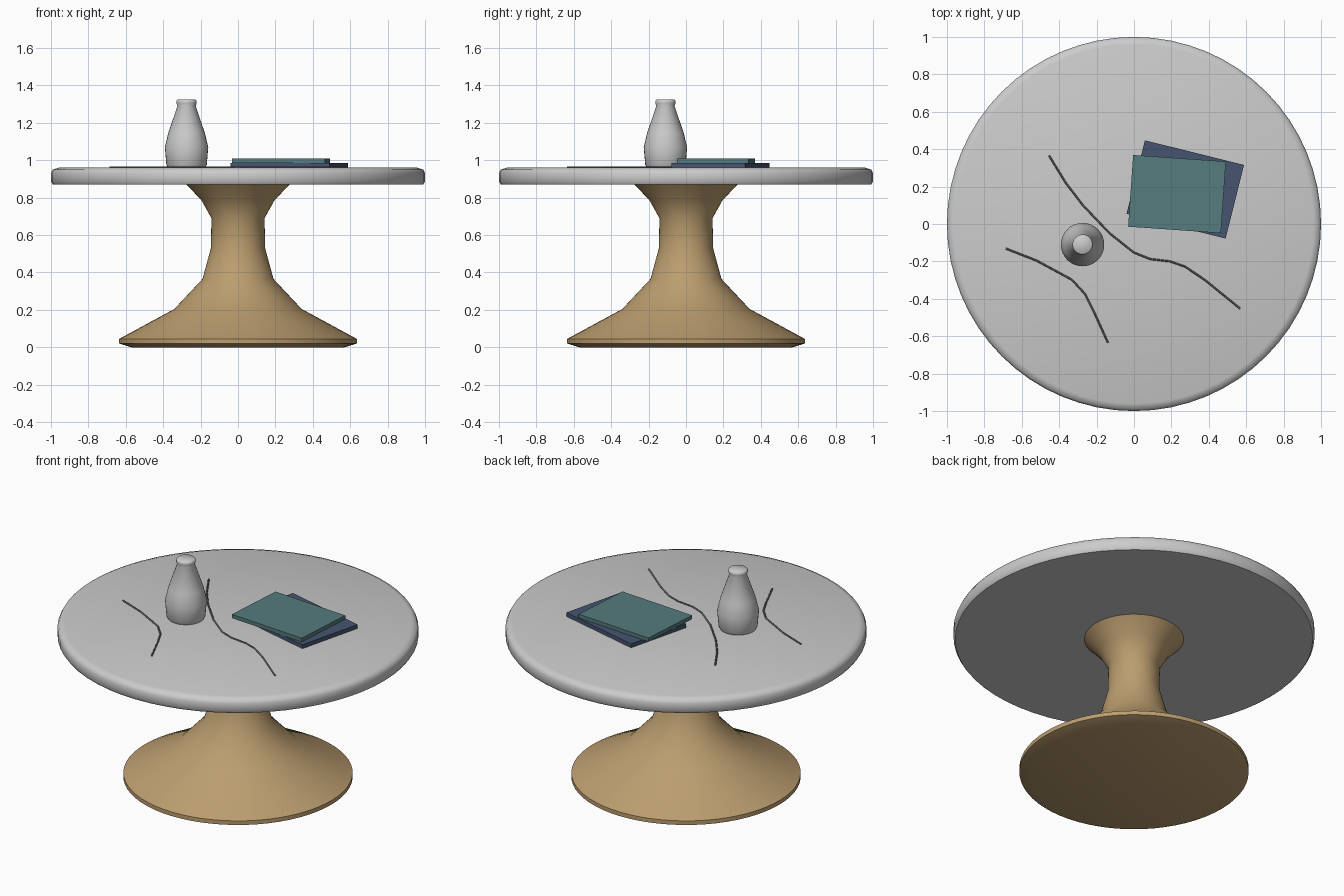
import bpy, bmesh, math
from mathutils import Matrix

if "Cube" in bpy.data.objects:
    bpy.data.objects.remove(bpy.data.objects["Cube"])


def material(name, rgb):
    m = bpy.data.materials.new(name)
    m.diffuse_color = (*rgb, 1)
    m.use_nodes = True
    m.node_tree.nodes["Principled BSDF"].inputs["Base Color"].default_value = m.diffuse_color
    return m


def finish(name, bm, mat=None, smooth=None):
    bmesh.ops.recalc_face_normals(bm, faces=bm.faces)
    me = bpy.data.meshes.new(name)
    bm.to_mesh(me)
    bm.free()
    ob = bpy.data.objects.new(name, me)
    bpy.context.collection.objects.link(ob)
    if mat:
        me.materials.append(mat)
    if smooth:
        bpy.ops.object.select_all(action='DESELECT')
        ob.select_set(True)
        bpy.context.view_layer.objects.active = ob
        bpy.ops.object.shade_smooth_by_angle(angle=math.radians(smooth))
    return ob


def lathe(name, profile, centre=(0, 0), segs=64, mat=None, smooth=50):
    """Spin (radius, z) points around a vertical axis and cap both ends."""
    bm = bmesh.new()
    rings = []
    for r, z in profile:
        rings.append([bm.verts.new((centre[0] + r * math.cos(2 * math.pi * i / segs),
                                    centre[1] + r * math.sin(2 * math.pi * i / segs), z))
                      for i in range(segs)])
    for a, b in zip(rings, rings[1:]):
        for i in range(segs):
            j = (i + 1) % segs
            bm.faces.new((a[i], a[j], b[j], b[i]))
    bm.faces.new(rings[0])
    bm.faces.new(rings[-1])
    return finish(name, bm, mat, smooth)


def book(name, centre, size, degrees, mat):
    bm = bmesh.new()
    bmesh.ops.create_cube(bm, size=1, matrix=Matrix.Translation(centre)
                          @ Matrix.Rotation(math.radians(degrees), 4, 'Z')
                          @ Matrix.Diagonal((*size, 1)))
    return finish(name, bm, mat)


def vein(name, points, mat):
    cu = bpy.data.curves.new(name, 'CURVE')
    cu.dimensions = '3D'
    cu.bevel_depth = 0.005
    cu.bevel_resolution = 1
    cu.use_fill_caps = True
    sp = cu.splines.new('POLY')
    sp.points.add(len(points) - 1)
    for p, (x, y) in zip(sp.points, points):
        p.co = (x, y, 0.963, 1)
    cu.materials.append(mat)
    ob = bpy.data.objects.new(name, cu)
    bpy.context.collection.objects.link(ob)


wood = material("wood", (0.50, 0.34, 0.16))
teal = material("teal_cover", (0.09, 0.20, 0.21))
navy = material("navy_cover", (0.06, 0.09, 0.16))
dark = material("vein_grey", (0.12, 0.12, 0.12))

# Flared wooden pedestal
lathe("pedestal", [(0.57, 0), (0.635, 0.02), (0.635, 0.045), (0.34, 0.205), (0.19, 0.365),
                   (0.145, 0.53), (0.142, 0.69), (0.195, 0.785), (0.28, 0.875)], mat=wood)

# Round stone top with a softened rim
lathe("table_top", [(0.99, 0.87), (1, 0.885), (1, 0.93), (0.99, 0.95),
                    (0.96, 0.96), (0.02, 0.962)])

# Stone veins lying on the top
vein("long_vein", [(-0.455, 0.367), (-0.365, 0.22), (-0.273, 0.1), (-0.13, -0.05), (0, -0.153),
                   (0.085, -0.187), (0.193, -0.2), (0.273, -0.228), (0.38, -0.3),
                   (0.568, -0.453)], dark)
vein("short_vein", [(-0.686, -0.131), (-0.52, -0.196), (-0.332, -0.298), (-0.263, -0.373),
                    (-0.214, -0.47), (-0.139, -0.635)], dark)

# Vase
lathe("vase", [(0.1, 0.962), (0.108, 0.975), (0.116, 1.07), (0.098, 1.145), (0.049, 1.29),
               (0.054, 1.305), (0.054, 1.317), (0.047, 1.324)],
      centre=(-0.275, -0.11), segs=32)

# Two stacked books
book("lower_book", (0.274, 0.185, 0.974), (0.546, 0.405, 0.024), -14, navy)
book("upper_book", (0.23, 0.16, 0.997), (0.497, 0.384, 0.023), -4, teal)
